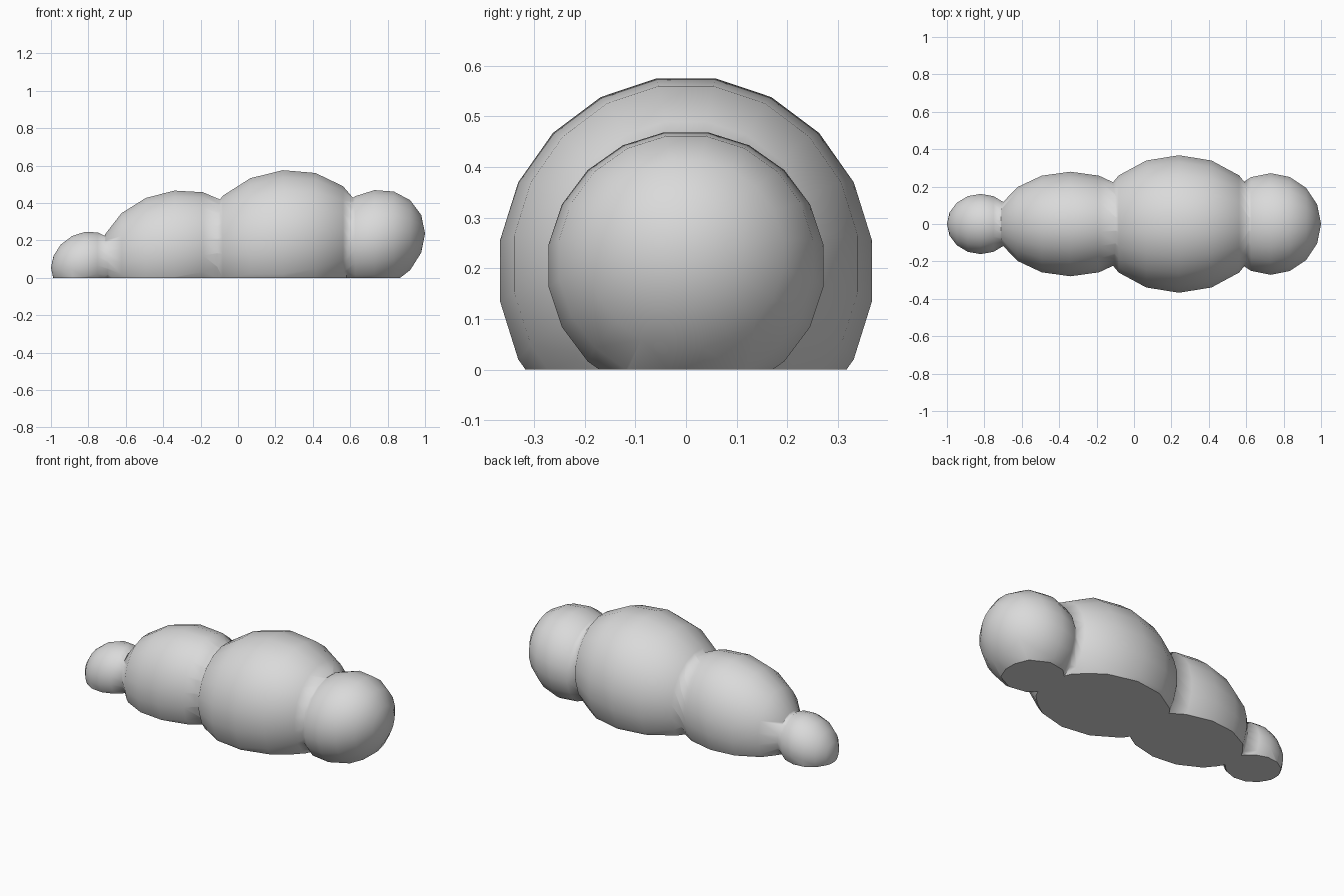
import bpy, bmesh, math
from mathutils import Matrix

if "Cube" in bpy.data.objects:
    bpy.data.objects.remove(bpy.data.objects["Cube"])

grey = bpy.data.materials.new("light grey")
grey.diffuse_color = (0.7, 0.7, 0.7, 1)
grey.use_nodes = True
grey.node_tree.nodes["Principled BSDF"].inputs["Base Color"].default_value = grey.diffuse_color


def lobe(name, x, z, rx, ry, rz, tilt):
    """Low-poly ellipsoid with its poles along x, sheared slightly upward."""
    bm = bmesh.new()
    bmesh.ops.create_uvsphere(bm, u_segments=20, v_segments=8, radius=1)
    turn = Matrix.Rotation(math.pi / 2, 4, 'Y') @ Matrix.Rotation(math.pi / 20, 4, 'Z')
    bmesh.ops.transform(bm, matrix=turn, verts=bm.verts)
    for v in bm.verts:
        dx = v.co.x * rx
        v.co = (x + dx, v.co.y * ry, z + v.co.z * rz + tilt * dx)
    me = bpy.data.meshes.new(name)
    bm.to_mesh(me)
    bm.free()
    me.materials.append(grey)
    ob = bpy.data.objects.new(name, me)
    bpy.context.collection.objects.link(ob)
    return ob


# Four overlapping lobes in a row
body = lobe("lumpy_body", 0.24, 0.195, 0.455, 0.372, 0.385, 0.08)
others = [
    lobe("rear_lobe", -0.34, 0.15, 0.40, 0.283, 0.32, 0.10),
    lobe("small_end_lobe", -0.82, 0.08, 0.18, 0.163, 0.167, 0.15),
    lobe("head_lobe", 0.73, 0.205, 0.27, 0.275, 0.267, 0.12),
]
for ob in others:
    mod = body.modifiers.new("join", 'BOOLEAN')
    mod.operation = 'UNION'
    mod.solver = 'EXACT'
    mod.object = ob

dg = bpy.context.evaluated_depsgraph_get()
joined = bpy.data.meshes.new_from_object(body.evaluated_get(dg))
body.modifiers.clear()
for ob in others:
    bpy.data.objects.remove(ob)

# Flat underside
bm = bmesh.new()
bm.from_mesh(joined)
bmesh.ops.remove_doubles(bm, verts=bm.verts, dist=0.002)
cut = bmesh.ops.bisect_plane(bm, geom=bm.verts[:] + bm.edges[:] + bm.faces[:],
                             plane_co=(0, 0, 0), plane_no=(0, 0, 1), clear_inner=True)
rim = [e for e in cut["geom_cut"] if isinstance(e, bmesh.types.BMEdge)]
bmesh.ops.triangle_fill(bm, edges=rim, use_beauty=True, normal=(0, 0, -1))
bmesh.ops.recalc_face_normals(bm, faces=bm.faces)
for f in bm.faces:
    f.material_index = 0
    f.smooth = max(v.co.z for v in f.verts) > 0.001
bm.to_mesh(joined)
bm.free()
if not joined.materials:
    joined.materials.append(grey)
body.data = joined
